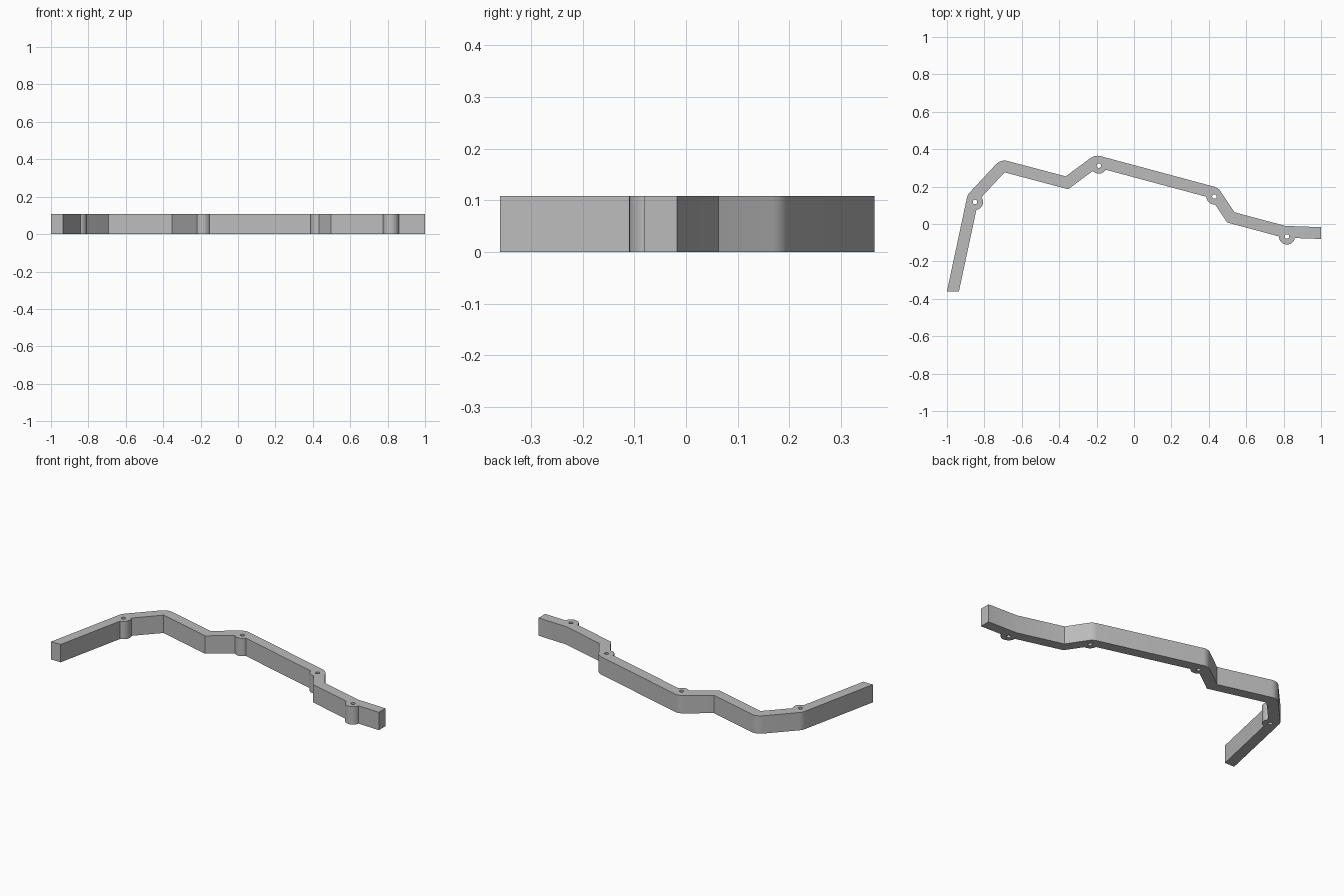
import bpy, bmesh, math
from mathutils import Vector
from mathutils.geometry import intersect_line_line_2d

cube = bpy.data.objects.get("Cube")
if cube:
    bpy.data.objects.remove(cube)

HEIGHT, WIDTH = 0.108, 0.063
BOSS_RADIUS, HOLE_RADIUS = 0.043, 0.012

grey = bpy.data.materials.new("plain grey")
grey.use_nodes = True
colour = (0.5, 0.5, 0.5, 1)
grey.diffuse_color = colour
grey.node_tree.nodes["Principled BSDF"].inputs["Base Color"].default_value = colour


def prism(name, outline, z0, z1):
    """Extrude a flat outline upwards into a closed solid."""
    bm = bmesh.new()
    base = bm.faces.new([bm.verts.new((p[0], p[1], z0)) for p in outline])
    top = bmesh.ops.extrude_face_region(bm, geom=[base])["geom"]
    verts = [v for v in top if isinstance(v, bmesh.types.BMVert)]
    bmesh.ops.translate(bm, verts=verts, vec=(0, 0, z1 - z0))
    bmesh.ops.recalc_face_normals(bm, faces=bm.faces)
    mesh = bpy.data.meshes.new(name)
    bm.to_mesh(mesh)
    bm.free()
    mesh.materials.append(grey)
    obj = bpy.data.objects.new(name, mesh)
    bpy.context.collection.objects.link(obj)
    return obj


def circle(centre, radius, n=32):
    return [(centre[0] + radius * math.cos(math.tau * i / n),
             centre[1] + radius * math.sin(math.tau * i / n)) for i in range(n)]


def combine(target, tool, operation):
    mod = target.modifiers.new(operation, "BOOLEAN")
    mod.operation, mod.solver, mod.object = operation, "EXACT", tool
    bpy.context.view_layer.objects.active = target
    bpy.ops.object.modifier_apply(modifier=mod.name)
    bpy.data.objects.remove(tool)


# Inner edge of the bent bar, from its front end to its left end
inner = [Vector(p) for p in (
    (-0.936, -0.36), (-0.832, 0.126), (-0.692, 0.276), (-0.352, 0.186),
    (-0.195, 0.302), (0.411, 0.139), (0.498, 0.008), (0.80, -0.073), (1, -0.08))]


def side(a, b):
    d = (b - a).normalized()
    return Vector((-d.y, d.x)) * WIDTH


# Outer edge: round outside bends, mitred inside bends, square-cut ends
outer = [Vector((-1, -0.36))]
for a, b, c in zip(inner, inner[1:], inner[2:]):
    n1, n2 = side(a, b), side(b, c)
    turn = n1.angle_signed(n2)
    if turn > 0.3:
        start = math.atan2(n1.y, n1.x)
        for i in range(11):
            t = start - turn * i / 10
            outer.append(b + Vector((math.cos(t), math.sin(t))) * WIDTH)
    else:
        bisector = (n1 + n2).normalized()
        outer.append(b + bisector * WIDTH / math.cos(turn / 2))
outer.append(inner[-1] + Vector((0, WIDTH)))

bar = prism("bent_bar", outer + inner[::-1], 0, HEIGHT)

# Round screw bosses with through holes
bosses = ((-0.85, 0.118), (-0.188, 0.312), (0.43, 0.147), (0.818, -0.067))
for centre in bosses:
    combine(bar, prism("screw_boss", circle(centre, BOSS_RADIUS), 0, HEIGHT), "UNION")
for centre in bosses:
    combine(bar, prism("hole_cutter", circle(centre, HOLE_RADIUS, 20), -0.1, HEIGHT + 0.1),
            "DIFFERENCE")

# Smooth the round walls, keep the bends crisp
bpy.ops.object.select_all(action="DESELECT")
bar.select_set(True)
bpy.context.view_layer.objects.active = bar
bpy.ops.object.shade_smooth_by_angle(angle=math.radians(20))
